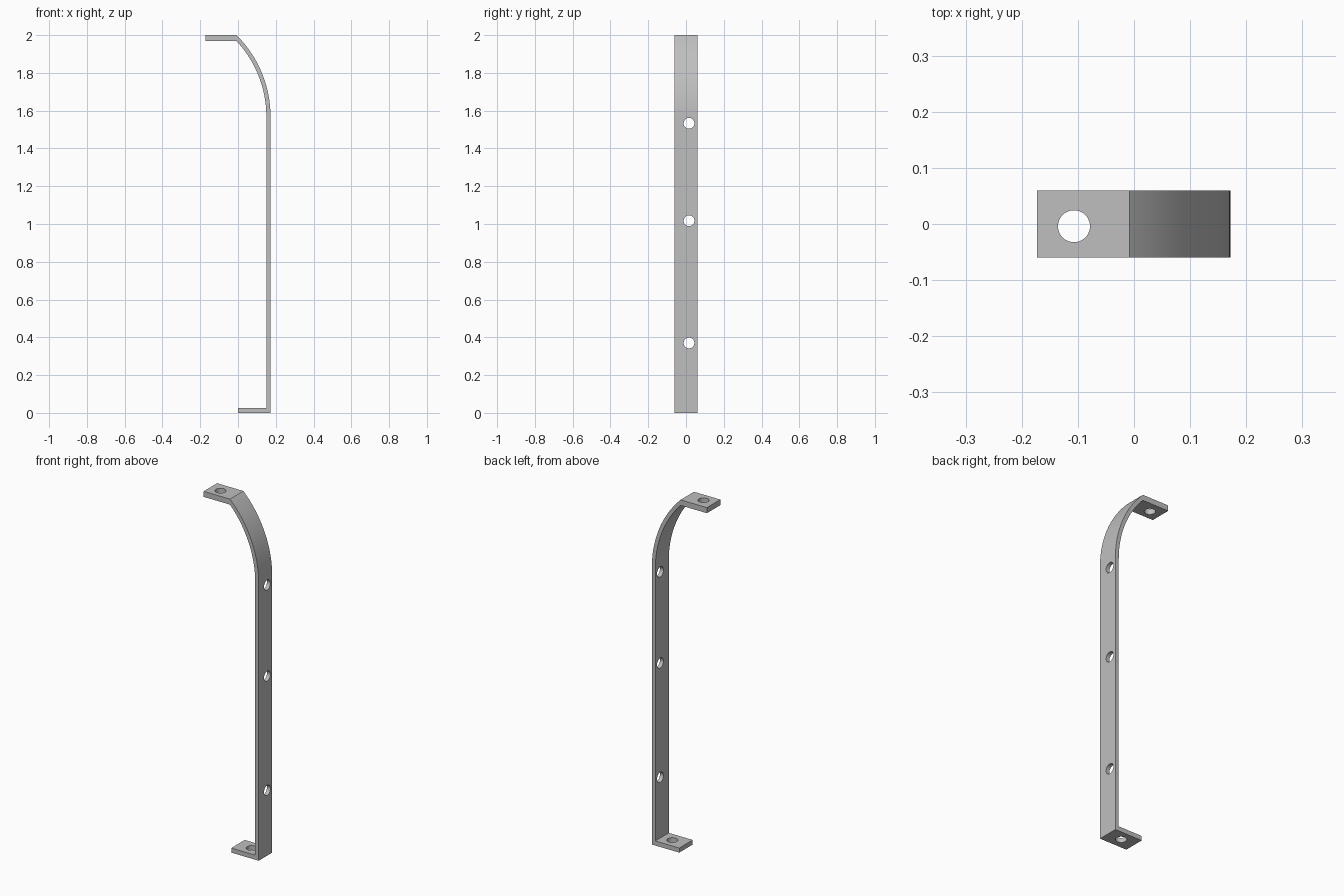
import bpy, bmesh, math
from mathutils import Matrix

cube = bpy.data.objects.get("Cube")
if cube:
    bpy.data.objects.remove(cube, do_unlink=True)

HALF_WIDTH = 0.06
WALL = 0.022          # strap thickness
OUT_X = 0.172         # outer face of the upright
BEND_Z = 1.57         # where the upright starts to curve
RADIUS = 0.606        # outer bend radius
KINK_X = -0.008       # where the bend meets the top tab

steel = bpy.data.materials.new("grey_steel")
steel.use_nodes = True
colour = (0.52, 0.52, 0.52, 1)
steel.diffuse_color = colour
steel.node_tree.nodes["Principled BSDF"].inputs["Base Color"].default_value = colour


def link(name, bm):
    mesh = bpy.data.meshes.new(name)
    bmesh.ops.recalc_face_normals(bm, faces=bm.faces)
    bm.to_mesh(mesh)
    bm.free()
    ob = bpy.data.objects.new(name, mesh)
    mesh.materials.append(steel)
    bpy.context.collection.objects.link(ob)
    return ob


def arc(radius, steps=28):
    """Bend points from the upright up to the top tab."""
    cx = OUT_X - RADIUS
    end = math.acos((KINK_X - cx) / radius)
    return [(cx + radius * math.cos(end * i / steps),
             BEND_Z + radius * math.sin(end * i / steps)) for i in range(steps + 1)]


# Side profile of the whole bracket: bottom tab, upright, bend, top tab
outer, inner = arc(RADIUS), arc(RADIUS - WALL)
top, under = outer[-1][1], inner[-1][1]
profile = [(0, 0), (OUT_X, 0)] + outer + [(-0.173, top), (-0.173, under)]
profile += inner[::-1] + [(OUT_X - WALL, 0.026), (0, 0.026)]
bm = bmesh.new()
face = bm.faces.new([bm.verts.new((x, -HALF_WIDTH, z * 2 / top)) for x, z in profile])
side = bmesh.ops.extrude_face_region(bm, geom=[face])
bmesh.ops.translate(bm, vec=(0, 2 * HALF_WIDTH, 0),
                    verts=[v for v in side["geom"] if isinstance(v, bmesh.types.BMVert)])
bracket = link("bracket_strap", bm)

# Screw holes: one through each tab, three through the upright
upright_x = OUT_X - WALL / 2
holes = [((-0.107, -0.004, 1.98), 0), ((0.085, 0.001, 0.013), 0)]
holes += [((upright_x, 0.016, z), math.pi / 2) for z in (0.37, 1.017, 1.533)]
bm = bmesh.new()
for place, turn in holes:
    bmesh.ops.create_cone(bm, cap_ends=True, segments=40, radius1=0.0285, radius2=0.0285,
                          depth=0.1, matrix=Matrix.Translation(place) @ Matrix.Rotation(turn, 4, "Y"))
cutter = link("hole_cutter", bm)
cutter.hide_render = True

cut = bracket.modifiers.new("holes", "BOOLEAN")
cut.object = cutter
cut.operation = "DIFFERENCE"
cut.solver = "EXACT"
bpy.ops.object.select_all(action="DESELECT")
bracket.select_set(True)
bpy.context.view_layer.objects.active = bracket
bpy.ops.object.modifier_apply(modifier=cut.name)
bpy.data.objects.remove(cutter, do_unlink=True)

# Smooth bend and hole walls, crisp edges elsewhere
bpy.ops.object.shade_smooth_by_angle(angle=math.radians(30))
weighted = bracket.modifiers.new("flat_shading", "WEIGHTED_NORMAL")
weighted.keep_sharp = True
